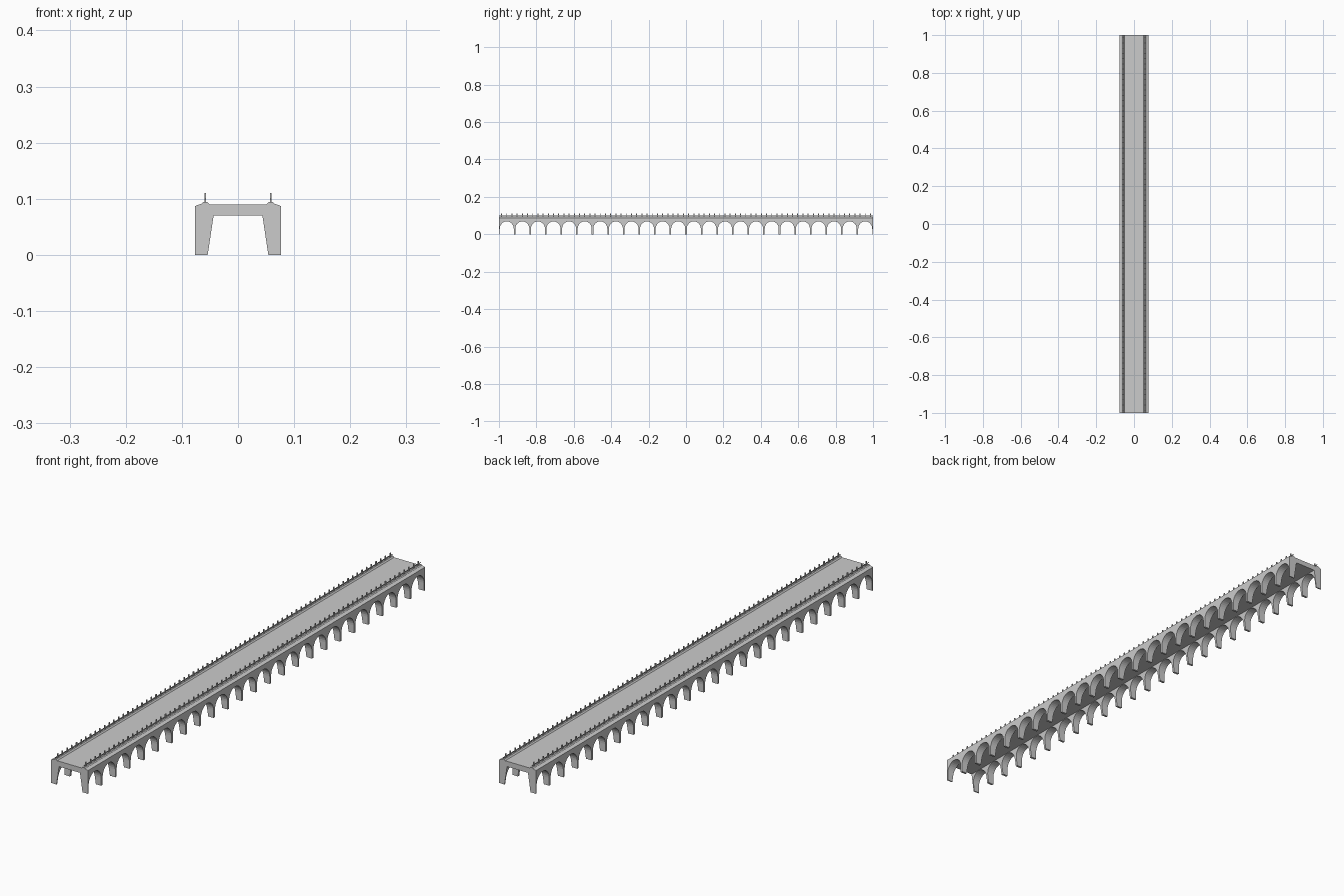
import bpy, bmesh, math

if "Cube" in bpy.data.objects:
    bpy.data.objects.remove(bpy.data.objects["Cube"])

ARCHES = 24
PITCH = 2.0 / ARCHES
HALF_OPEN = 0.0375      # half width of an arch opening
SPRING, CROWN = 0.029, 0.069
OUTER = 0.0765
RAIL_X = 0.0585


def finish(name, bm, mirror=False):
    bmesh.ops.recalc_face_normals(bm, faces=bm.faces[:])
    me = bpy.data.meshes.new(name)
    bm.to_mesh(me)
    bm.free()
    ob = bpy.data.objects.new(name, me)
    bpy.context.collection.objects.link(ob)
    if mirror:
        ob.modifiers.new("Mirror", 'MIRROR').use_axis[0] = True
    return ob


def prism(bm, loop_a, loop_b):
    """Solid between two matching outlines."""
    a = [bm.verts.new(p) for p in loop_a]
    b = [bm.verts.new(p) for p in loop_b]
    bm.faces.new(a)
    bm.faces.new(b[::-1])
    for i in range(len(a)):
        j = (i + 1) % len(a)
        bm.faces.new((a[i], b[i], b[j], a[j]))


def extrude_y(bm, profile, y0=-1.0, y1=1.0):
    prism(bm, [(x, y0, z) for x, z in profile], [(x, y1, z) for x, z in profile])


# Deck with sloping shoulders
half = [(OUTER, 0.07), (OUTER, 0.087), (0.066, 0.091), (0.052, 0.091), (0.051, 0.09)]
bm = bmesh.new()
extrude_y(bm, half + [(-x, z) for x, z in reversed(half)])
finish("deck", bm)

# Arcade wall: row of arches, inner face leaning so the piers taper downwards
outline = [(1.0, 0.0), (1.0, 0.0705), (-1.0, 0.0705), (-1.0, 0.0)]
for k in range(ARCHES):
    c = -1 + PITCH * (k + 0.5)
    outline.append((c - HALF_OPEN, 0.0))
    for i in range(17):
        t = math.pi * (1 - i / 16)
        outline.append((c + HALF_OPEN * math.cos(t),
                        SPRING + (CROWN - SPRING) * math.sin(t)))
    outline.append((c + HALF_OPEN, 0.0))
bm = bmesh.new()
prism(bm, [(OUTER, y, z) for y, z in outline],
      [(0.054 - 0.0105 * z / 0.07, y, z) for y, z in outline])
finish("arcade_wall", bm, mirror=True)

# Kerb under the railing
bm = bmesh.new()
extrude_y(bm, [(RAIL_X + dx, z) for dx, z in
               ((-0.007, 0.0905), (0.007, 0.0905), (0.003, 0.0945), (-0.003, 0.0945))])
finish("railing_kerb", bm, mirror=True)

# Low longitudinal rail
bm = bmesh.new()
extrude_y(bm, [(RAIL_X + dx, z) for dx, z in
               ((-0.0012, 0.099), (0.0012, 0.099), (0.0012, 0.101), (-0.0012, 0.101))])
finish("railing_bar", bm, mirror=True)

# Railing posts, three per arch
bm = bmesh.new()
posts = ARCHES * 3
for k in range(posts):
    y = -1 + 2.0 * (k + 0.5) / posts
    r = 0.0016
    extrude_y(bm, [(RAIL_X - r, 0.093), (RAIL_X + r, 0.093),
                   (RAIL_X + r, 0.11), (RAIL_X - r, 0.11)], y - 0.0025, y + 0.0025)
finish("railing_posts", bm, mirror=True)
